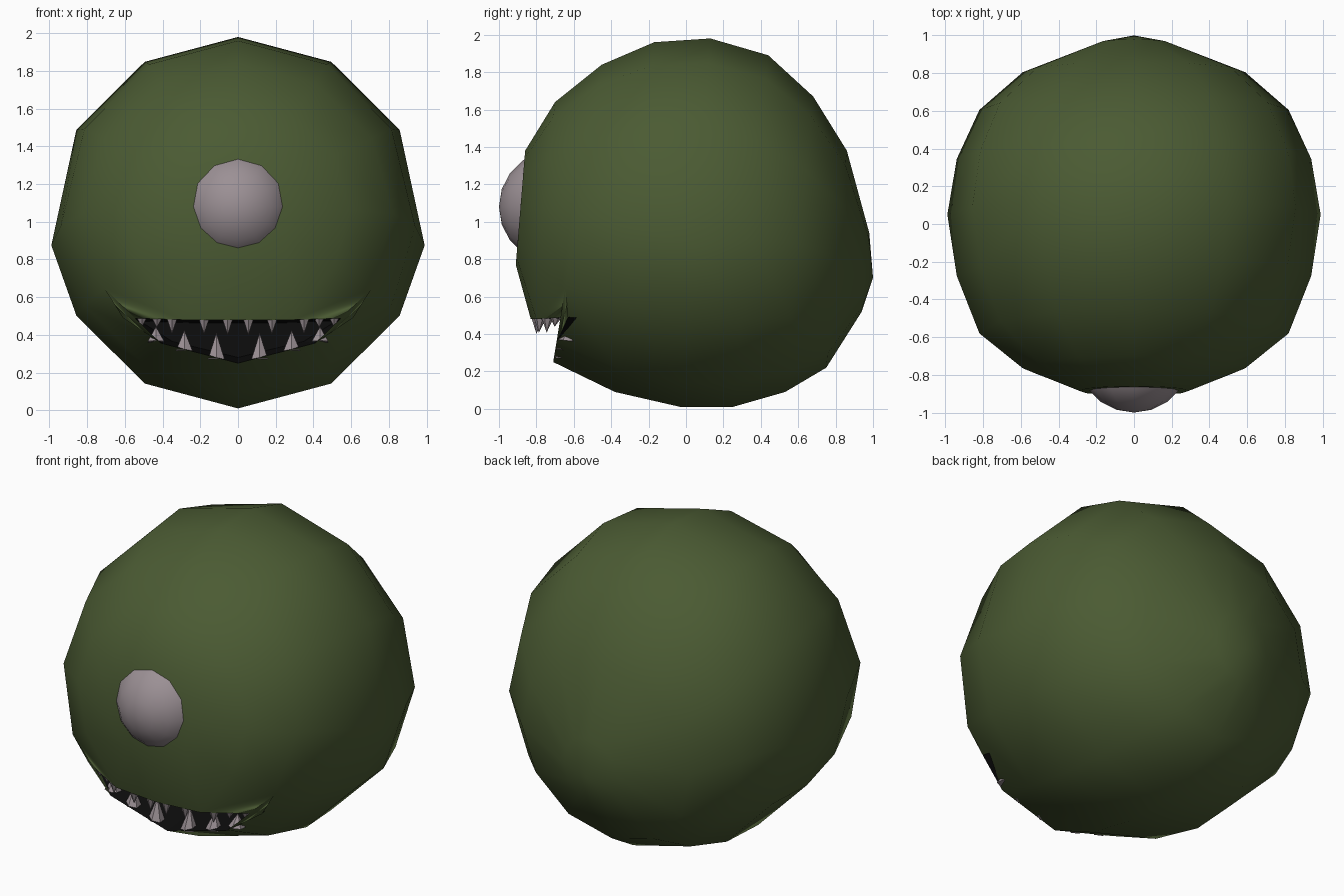
import bpy, bmesh, math
from mathutils import Matrix, Vector

if "Cube" in bpy.data.objects:
    bpy.data.objects.remove(bpy.data.objects["Cube"])


def material(name, rgb):
    m = bpy.data.materials.new(name)
    m.diffuse_color = (*rgb, 1)
    m.use_nodes = True
    m.node_tree.nodes["Principled BSDF"].inputs["Base Color"].default_value = m.diffuse_color
    return m


GREEN = material("olive green", (0.07, 0.104, 0.033))
PALE = material("pale grey", (0.33, 0.28, 0.30))
BLACK = material("mouth black", (0.004, 0.004, 0.004))


def finish(bm, name, mat, smooth):
    bmesh.ops.recalc_face_normals(bm, faces=bm.faces[:])
    for f in bm.faces:
        f.smooth = smooth
    me = bpy.data.meshes.new(name)
    bm.to_mesh(me)
    bm.free()
    me.materials.append(mat)
    ob = bpy.data.objects.new(name, me)
    bpy.context.collection.objects.link(ob)
    return ob


# Body: tilted rings from front to back (top y, top z, bottom y, bottom z, half width)
RINGS = [
    (-0.86, 1.38, -0.91, 0.77, 0.29),
    (-0.70, 1.64, -0.83, 0.48, 0.59),
    (-0.45, 1.84, -0.71, 0.25, 0.82),
    (-0.17, 1.96, -0.38, 0.09, 0.94),
    (0.13, 1.98, -0.03, 0.01, 0.99),
    (0.44, 1.89, 0.25, 0.01, 0.94),
    (0.68, 1.67, 0.53, 0.09, 0.82),
    (0.86, 1.38, 0.75, 0.22, 0.59),
    (0.98, 0.94, 0.94, 0.52, 0.19),
]
SEG = 12
UPPER, LOWER = 1, 2          # rings that form the lips
bm = bmesh.new()
rings = []
for i, (ty, tz, by, bz, r) in enumerate(RINGS):
    ring = []
    for k in range(SEG):
        a = 2 * math.pi * k / SEG
        c, s = math.cos(a), math.sin(a)
        p = Vector((r * s, (ty + by) / 2 + (ty - by) / 2 * c,
                    (tz + bz) / 2 + (tz - bz) / 2 * c))
        if k in (3, 9):      # sides sag a little around the middle
            p.z -= {3: 0.05, 4: 0.12, 5: 0.05}.get(i, 0)
        if i == UPPER and k in (5, 7):
            p.y, p.z = -0.80, 0.48
        ring.append(bm.verts.new(p))
    rings.append(ring)

corners = {1: bm.verts.new((0.61, -0.63, 0.49)),
           -1: bm.verts.new((-0.61, -0.63, 0.49))}
for i in range(len(rings) - 1):
    for k in range(SEG):
        n = (k + 1) % SEG
        u, l = rings[i], rings[i + 1]
        if i == UPPER and k in (5, 6):
            continue         # mouth opening
        if i == UPPER and k in (4, 7):
            inner, outer, c = (5, 4, corners[1]) if k == 4 else (7, 8, corners[-1])
            bm.faces.new((u[inner], u[outer], l[outer], c))
            bm.faces.new((c, l[outer], l[inner]))
        else:
            bm.faces.new((u[k], u[n], l[n], l[k]))
for ring, pole in ((rings[0], (0, -0.885, 1.08)), (rings[-1], (0, 1.0, 0.70))):
    tip = bm.verts.new(pole)
    for k in range(SEG):
        bm.faces.new((ring[k], ring[(k + 1) % SEG], tip))

u, l = rings[UPPER], rings[LOWER]
lip = [v.co.copy() for v in (u[7], u[6], u[5], corners[1], l[5], l[6], l[7], corners[-1])]
finish(bm, "body", GREEN, True)

# Mouth: dark pocket running inward from the lips
bm = bmesh.new()
outer = [bm.verts.new(p) for p in lip]
inner = [bm.verts.new((p.x * 0.85, -0.35, 0.40 + (p.z - 0.40) * 0.8)) for p in lip]
for k in range(len(lip)):
    n = (k + 1) % len(lip)
    bm.faces.new((outer[k], outer[n], inner[n], inner[k]))
bm.faces.new(inner)
mouth = finish(bm, "mouth", BLACK, False)
mouth.data.flip_normals()    # faces look into the pocket

# Eye: sphere set into the face
bm = bmesh.new()
bmesh.ops.create_uvsphere(
    bm, u_segments=12, v_segments=10, radius=0.305,
    matrix=Matrix.Translation((0, -0.695, 1.08)) @ Matrix.Rotation(math.pi / 2, 4, 'X'))
finish(bm, "eye", PALE, True)


# Teeth: small pointed cones along both lips
def tooth(bm, base, tip, r):
    base, tip = Vector(base), Vector(tip)
    d = tip - base
    rot = d.to_track_quat('Z', 'Y').to_matrix().to_4x4()
    bmesh.ops.create_cone(bm, cap_ends=True, segments=6, radius1=r, radius2=0,
                          depth=d.length,
                          matrix=Matrix.Translation((base + tip) / 2) @ rot)


def along(points, x):
    x = abs(x)
    for (x0, y0, z0), (x1, y1, z1) in zip(points, points[1:]):
        if x <= x1:
            t = (x - x0) / (x1 - x0)
            return y0 + (y1 - y0) * t, z0 + (z1 - z0) * t


upper_lip = [(0, -0.83, 0.48), (0.295, -0.80, 0.48), (0.61, -0.63, 0.49)]
lower_lip = [(0, -0.71, 0.25), (0.41, -0.69, 0.357), (0.61, -0.63, 0.49)]

bm = bmesh.new()
for x, h in ((0.055, 0.08), (0.18, 0.075), (0.35, 0.075), (0.43, 0.045), (0.51, 0.045)):
    for sx in (x, -x):
        y, z = along(upper_lip, sx)
        tooth(bm, (sx, y + 0.03, z + 0.005), (sx, y + 0.025, z - h), 0.032)
finish(bm, "upper_teeth", PALE, False)

bm = bmesh.new()
for x, h in ((0.115, 0.13), (0.285, 0.10), (0.435, 0.07)):
    for sx in (x, -x):
        y, z = along(lower_lip, sx)
        tooth(bm, (sx, y + 0.05, z - 0.01), (sx, y + 0.06, z + h), 0.05)
finish(bm, "lower_teeth", PALE, False)
